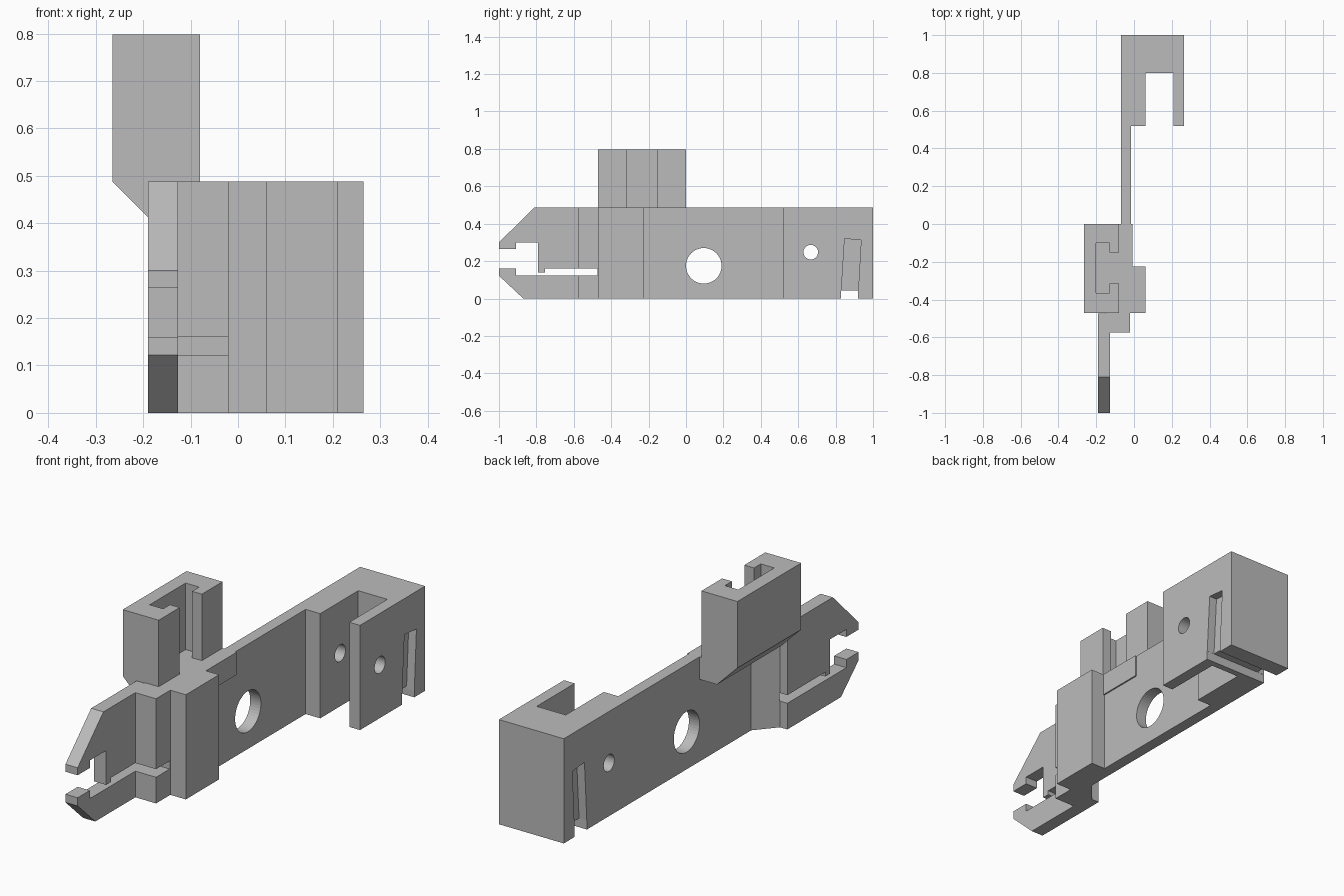
import bpy, bmesh, math
from mathutils import Vector

cube = bpy.data.objects.get("Cube")
if cube:
    bpy.data.objects.remove(cube, do_unlink=True)

grey = bpy.data.materials.new("plain grey")
grey.use_nodes = True
GREY = (0.5, 0.5, 0.5, 1)
grey.diffuse_color = GREY
grey.node_tree.nodes["Principled BSDF"].inputs["Base Color"].default_value = GREY

H = 0.488      # height of the main body


def prism(name, points, axis, lo, hi):
    """Extrude a flat outline along x (y,z points), y (x,z points) or z (x,y points)."""
    place = {"x": lambda a, b: (lo, a, b),
             "y": lambda a, b: (a, lo, b),
             "z": lambda a, b: (a, b, lo)}[axis]
    bm = bmesh.new()
    face = bm.faces.new([bm.verts.new(place(a, b)) for a, b in points])
    new = bmesh.ops.extrude_face_region(bm, geom=[face])["geom"]
    shift = Vector([hi - lo if c == axis else 0 for c in "xyz"])
    bmesh.ops.translate(bm, vec=shift, verts=[v for v in new if isinstance(v, bmesh.types.BMVert)])
    bmesh.ops.recalc_face_normals(bm, faces=bm.faces)
    mesh = bpy.data.meshes.new(name)
    bm.to_mesh(mesh)
    bm.free()
    mesh.materials.append(grey)
    ob = bpy.data.objects.new(name, mesh)
    bpy.context.collection.objects.link(ob)
    return ob


def combine(ob, other, operation):
    """Apply a boolean and remove the helper object."""
    other.hide_render = True
    mod = ob.modifiers.new(operation, "BOOLEAN")
    mod.operation, mod.solver, mod.object = operation, "EXACT", other
    bpy.context.view_layer.objects.active = ob
    bpy.ops.object.modifier_apply(modifier=mod.name)
    bpy.data.objects.remove(other, do_unlink=True)


def circle(y, z, r, n=48):
    return [(y + r * math.cos(math.tau * i / n), z + r * math.sin(math.tau * i / n)) for i in range(n)]


# Main body: plan outline with jaw arm, stepped block, plate and hooked end
body = prism("clamp_body", [
    (-.19, -1), (-.127, -1), (-.127, -.575), (-.02, -.575), (-.02, -.47),
    (.06, -.47), (.06, -.225), (-.015, -.225), (-.015, .52), (.06, .52),
    (.06, .8), (.21, .8), (.21, .52), (.265, .52), (.265, 1), (-.07, 1),
    (-.07, -.38), (-.152, -.475), (-.19, -.475)], "z", 0, H)

# Jaw mouth and its sloped tips
mouth = [(-1.1, .16), (-.91, .16), (-.91, .122), (-.474, .122), (-.474, .16), (-.755, .16),
         (-.755, .14), (-.79, .14), (-.79, .3), (-.91, .3), (-.91, .265), (-1.1, .265)]
upper_tip = [(-1.1, .2), (-1, .3), (-.81, H), (-.71, .6), (-1.1, .6)]
lower_tip = [(-1.1, .22), (-1, .122), (-.87, 0), (-.77, -.1), (-1.1, -.1)]
upper_tip[0] = (-1.1, .203)

# Through holes and the groove under the hooked end
groove = [(.83, -.1), (.92, -.1), (.92, .042), (.83, .042)]
for outline in (mouth, upper_tip, lower_tip, circle(.095, .175, .095), circle(.667, .248, .039), groove):
    combine(body, prism("cutter", outline, "x", -.5, .5), "DIFFERENCE")

# Tilted pockets on both sides of the hooked end
pocket = [(.83, .03), (.92, .03), (.936, .312), (.848, .32)]
for lo, hi in ((-.2, -.03), (.225, .4)):
    combine(body, prism("cutter", pocket, "x", lo, hi), "DIFFERENCE")

# Holder: sloped base and C-shaped upright channel
base = prism("holder_base", [(-.265, H), (-.16, .383), (-.008, .383), (-.008, H)], "y", -.47, 0)
channel = prism("holder_channel", [
    (-.265, -.47), (-.08, -.47), (-.08, -.315), (-.13, -.315), (-.13, -.365), (-.2, -.365),
    (-.2, -.1), (-.13, -.1), (-.13, -.152), (-.08, -.152), (-.08, 0), (-.265, 0)], "z", H, .798)
combine(body, base, "UNION")
channel.name = "holder_channel"
